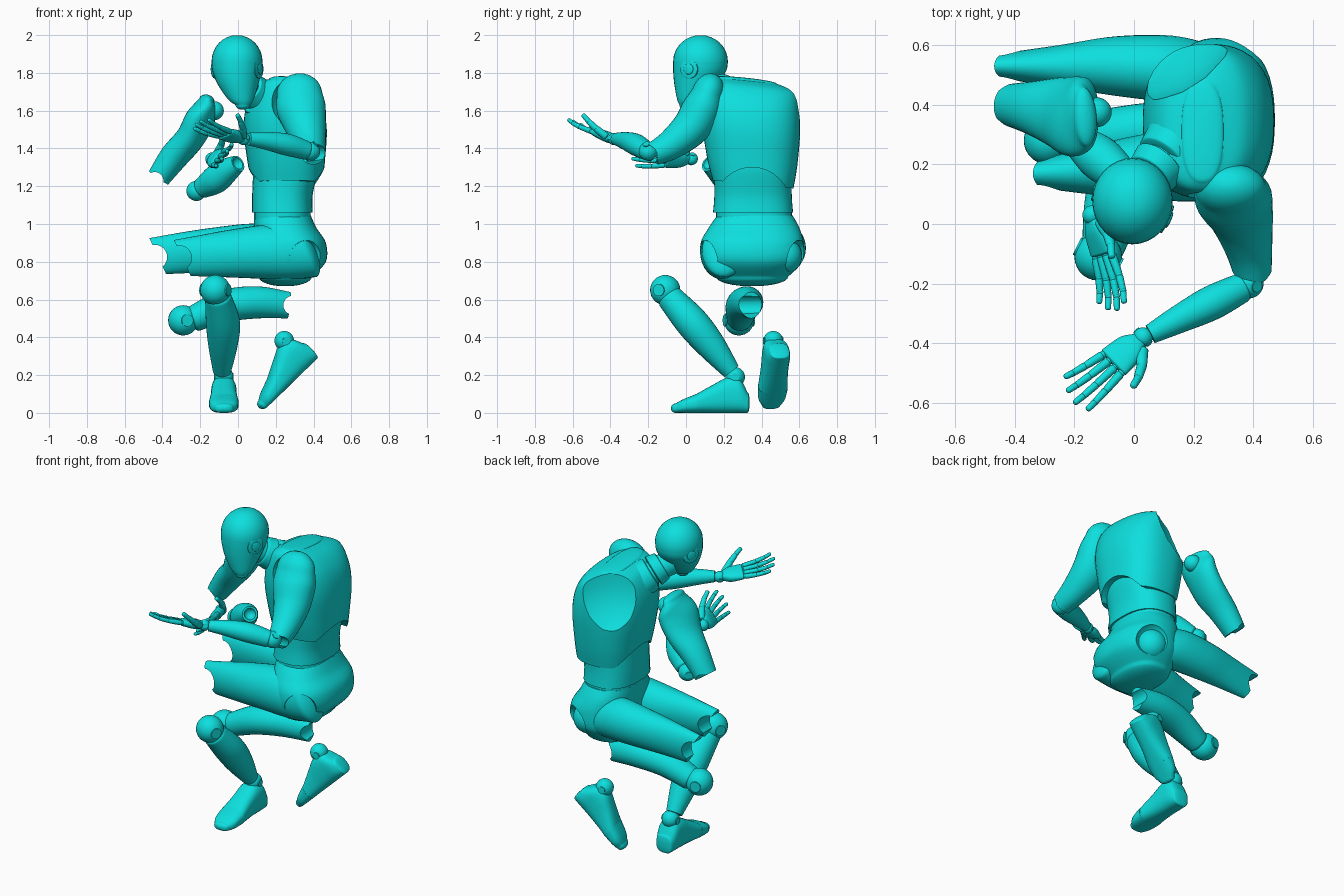
import bpy, bmesh
from math import sin, cos, pi
from mathutils import Vector as V

if "Cube" in bpy.data.objects:
    bpy.data.objects.remove(bpy.data.objects["Cube"])

TEAL = (0.004, 0.74, 0.73, 1)
mat = bpy.data.materials.new("teal_plastic")
mat.use_nodes = True
mat.diffuse_color = TEAL
mat.node_tree.nodes["Principled BSDF"].inputs["Base Color"].default_value = TEAL
mat.node_tree.nodes["Principled BSDF"].inputs["Roughness"].default_value = 0.6


def finish(name, bm):
    bmesh.ops.recalc_face_normals(bm, faces=bm.faces)
    me = bpy.data.meshes.new(name)
    bm.to_mesh(me)
    bm.free()
    me.materials.append(mat)
    ob = bpy.data.objects.new(name, me)
    bpy.context.collection.objects.link(ob)
    return ob


def smooth(ob):
    bpy.ops.object.select_all(action='DESELECT')
    ob.select_set(True)
    bpy.context.view_layer.objects.active = ob
    bpy.ops.object.shade_smooth_by_angle(angle=0.7)


def blend(keys, steps):
    """Smooth curve through the key sections (x, y, z, side radius, up radius)."""
    out = []
    for i in range(len(keys) - 1):
        p0, p1, p2 = keys[max(i - 1, 0)], keys[i], keys[i + 1]
        p3 = keys[min(i + 2, len(keys) - 1)]
        for s in range(steps):
            t = s / steps
            out.append([b + t / 2 * (c - a + t * (2 * a - 5 * b + 4 * c - d + t * (3 * (b - c) + d - a)))
                        for a, b, c, d in zip(p0, p1, p2, p3)])
    return out + [list(keys[-1])]


def loft(name, keys, axis=None, ref=(0, 0, 1), caps=(0, 0), square=2, sides=32, steps=6):
    """Skin of elliptical rings along a path, with domed or flat ends."""
    secs = blend([k if len(k) == 5 else k + (k[3],) for k in keys], steps)
    rings = []
    for i, s in enumerate(secs):
        t = V(axis) if axis else V(secs[min(i + 1, len(secs) - 1)][:3]) - V(secs[max(i - 1, 0)][:3])
        rings.append((V(s[:3]), s[3], s[4], t.normalized()))

    def dome(ring, depth):
        c, a, b, t = ring
        angles = [pi / 2 * j / 8 for j in range(1, 8)] if depth else []
        return [(c + t * depth * sin(q), a * cos(q), b * cos(q), t) for q in angles]

    rings = dome(rings[0], -caps[0])[::-1] + rings + dome(rings[-1], caps[1])
    bm = bmesh.new()
    loops = []
    for c, a, b, t in rings:
        side = V(ref).cross(t).normalized()
        up = t.cross(side)
        loop = []
        for k in range(sides):
            u, w = cos(2 * pi * k / sides), sin(2 * pi * k / sides)
            norm = (abs(u) ** square + abs(w) ** square) ** (1 / square)
            loop.append(bm.verts.new(c + side * a * u / norm + up * b * w / norm))
        loops.append(loop)
    for p, q in zip(loops, loops[1:]):
        for k in range(sides):
            bm.faces.new((p[k], p[k - 1], q[k - 1], q[k]))
    bm.faces.new(loops[0])
    bm.faces.new(loops[-1])
    ob = finish(name, bm)
    smooth(ob)
    return ob


def ball(name, c, r, axis=None):
    bm = bmesh.new()
    bmesh.ops.create_uvsphere(bm, u_segments=28, v_segments=16, radius=r)
    bmesh.ops.translate(bm, verts=bm.verts, vec=c)
    ob = finish(name, bm)
    smooth(ob)
    if axis:  # pivot caps on both sides of the joint
        a = V(axis).normalized()
        ends = [tuple(V(c) + a * r * s) + (r * 0.4,) for s in (-1, 1)]
        loft(name + "_pivot", ends, ref=(0.3, 0.5, 0.8), steps=1)
    return ob


def carve(ob, cutter):
    m = ob.modifiers.new("cut", 'BOOLEAN')
    m.operation, m.object, m.solver = 'DIFFERENCE', cutter, 'EXACT'
    bpy.context.view_layer.objects.active = ob
    bpy.ops.object.modifier_apply(modifier=m.name)
    bpy.data.objects.remove(cutter)
    smooth(ob)


def notch(ob, c, axis, r):
    """Round channel cut, as for a hinge."""
    a = V(axis).normalized() * 0.3
    carve(ob, loft("cutter", [tuple(V(c) - a) + (r,), tuple(V(c) + a) + (r,)], ref=(0.9, 0.1, 0.4), steps=1))


# Head and neck
UP, X, Y = (0, 0, 1), (1, 0, 0), (0, 1, 0)
loft("head", [(.025, 0, 1.63, .035, .038), (.015, .015, 1.66, .062, .068), (0, .05, 1.74, .112, .108),
              (-.005, .072, 1.81, .14, .13), (-.005, .077, 1.86, .145, .135)],
     axis=UP, ref=X, caps=(.025, .14))
for s in (-1, 1):
    for r, d in ((.05, .131), (.028, .138)):
        ends = [tuple(V((-.005, .07, 1.82)) + V((.9, -.42, 0)) * s * k) + (r,) for k in (.08, d)]
        loft("ear_disc", ends, caps=(0, .005), steps=1)
loft("neck", [(.02, .12, 1.74, .075), (.1, .22, 1.68, .07), (.18, .3, 1.6, .08)])
loft("upper_collar", [(.055, .165, 1.72, .085), (.085, .2, 1.695, .095)], caps=(.01, .01))
loft("lower_collar", [(.1, .215, 1.68, .1), (.15, .27, 1.64, .12)], caps=(.01, .01))

# Torso: sloping shoulders, arched lower rim, both shoulder sockets scooped out
chest = loft("chest", [(.26, .355, 1.21, .215, .19), (.255, .35, 1.33, .24, .205), (.25, .345, 1.5, .26, .22),
                       (.245, .345, 1.63, .256, .2), (.235, .345, 1.72, .238, .145), (.23, .31, 1.76, .17, .07)],
             axis=(0, .1, 1), ref=X, caps=(0, .015), square=2.5, sides=48)
notch(chest, (.25, .35, 1.1), X, .2)
carve(chest, ball("cutter", (.31, .05, 1.65), .14))
carve(chest, ball("cutter", (-.02, .82, 1.75), .42))
loft("abdomen", [(.235, .355, 1.06, .212, .16), (.235, .355, 1.15, .205, .16), (.25, .355, 1.28, .205, .17),
                 (.25, .355, 1.36, .2, .17)], axis=UP, ref=X, square=2.5)
loft("belt", [(.235, .36, 1.02, .2, .15), (.235, .36, 1.06, .2, .15)], axis=UP, ref=X, square=2.5)
pelvis = loft("pelvis", [(.25, .35, .72, .19, .14), (.28, .35, .8, .265, .185), (.28, .35, .9, .272, .185),
                         (.25, .36, .98, .24, .165), (.235, .365, 1.045, .2, .15)],
              axis=UP, ref=X, caps=(.05, 0), square=2.4, sides=48)
for y, hip in ((.07, .18), (.63, .52)):
    carve(pelvis, ball("cutter", (.38, y, .81), .11))
    ball("hip_ball", (.31, hip, .83), .095)

# Thighs, cut on a slant and forked at the knee
SLANT = (-.9, 0, -.42)
left_thigh = loft("left_thigh", [(.35, .2, .86, .115, .155), (.2, .2, .85, .125, .16), (0, .19, .84, .105, .14),
                                 (-.15, .178, .83, .078, .122), (-.295, .17, .82, .052, .105)],
                  axis=SLANT, caps=(.06, 0))
notch(left_thigh, (-.31, .17, .82), Y, .065)
right_thigh = loft("right_thigh", [(.26, .5, .87, .1, .13), (.13, .52, .875, .112, .14), (-.06, .53, .865, .1, .13),
                                   (-.24, .53, .85, .072, .118), (-.425, .53, .83, .045, .105)],
                   axis=SLANT, caps=(.06, 0))
notch(right_thigh, (-.44, .53, .825), Y, .065)

# Shins with knee balls
ball("left_knee", (-.12, -.11, .65), .08, (1, -.5, 0))
loft("left_shin", [(-.105, -.085, .61, .07), (-.08, .03, .48, .087, .09), (-.08, .13, .36, .078),
                   (-.085, .24, .22, .048)], ref=X, caps=(.03, 0))
ball("right_knee", (-.29, .28, .49), .08, (.3, -1, 0))
right_shin = loft("right_shin", [(-.23, .285, .5, .07), (-.07, .3, .565, .09, .085), (.1, .325, .585, .085),
                                 (.27, .345, .57, .055, .07)], caps=(.03, 0))
notch(right_shin, (.29, .345, .57), Y, .05)


def foot(side, heel, toe, up):
    """Flat-soled foot: (distance from heel, height, half width)."""
    t = V(toe).normalized()
    n = (V(up) - t * V(up).dot(t)).normalized()

    def slices(rows):
        return [tuple(V(heel) + t * d + n * h / 2) + (w, h / 2) for d, h, w in rows]
    loft(side + "_foot", slices([(.01, .11, .054), (.05, .18, .066), (.11, .19, .068),
                                 (.19, .15, .07), (.28, .1, .078)]), axis=t, ref=n, caps=(.012, 0), square=2.8)
    loft(side + "_toe_cap", slices([(.28, .1, .079), (.35, .072, .072), (.39, .05, .05)]),
         axis=t, ref=n, caps=(0, .025), square=2.8)
    ankle = V(heel) + t * .075 + n * .19
    ball(side + "_ankle", ankle, .052, t.cross(n))


foot("left", (-.075, .335, 0), (0, -1, 0), UP)
foot("right", (.425, .505, .295), (-.72, -.13, -.69), (-.69, -.18, .72))

# Upper arms, forked at the elbow
left_arm = loft("left_upper_arm", [(.325, .115, 1.69, .085, .12), (.335, .085, 1.61, .105, .13),
                                   (.36, .025, 1.51, .1, .108), (.385, -.08, 1.42, .08),
                                   (.4, -.175, 1.37, .062)], ref=X, caps=(.11, 0))
notch(left_arm, (.395, -.21, 1.36), X, .058)
ball("left_elbow", (.385, -.2, 1.385), .05, (.6, -.2, .8))
right_arm = loft("right_upper_arm", [(-.165, .36, 1.655, .1, .04), (-.19, .36, 1.58, .135, .072),
                                     (-.25, .375, 1.46, .12, .075), (-.34, .39, 1.355, .09, .075),
                                     (-.42, .4, 1.245, .07, .062)], caps=(.03, 0))
notch(right_arm, (-.44, .4, 1.23), Y, .045)
ball("right_shoulder_ball", (-.125, .375, 1.6), .05)

# Forearms
loft("left_forearm", [(.36, -.215, 1.39, .05), (.26, -.265, 1.42, .058), (.15, -.32, 1.44, .047),
                      (.055, -.37, 1.45, .033)], caps=(.02, 0))
ball("right_elbow", (-.22, .3, 1.175), .053, (.7, -.7, 0))
right_forearm = loft("right_forearm", [(-.19, .28, 1.19, .055), (-.12, .225, 1.235, .075), (-.055, .17, 1.285, .065),
                                       (.0, .12, 1.32, .045)], caps=(.02, 0))
carve(right_forearm, ball("cutter", (.005, .115, 1.325), .035))


def bone(name, a, b, r):
    loft(name, [tuple(a) + (r,), tuple(b) + (r * .88,)], ref=(.31, .22, .9), caps=(r * .6, r * .7), sides=12, steps=1)


def hand(side, wrist, fwd, thumb, curl):
    """Palm, four jointed fingers and a thumb; curl bends toward the palm side."""
    w, f = V(wrist), V(fwd).normalized()
    t = (V(thumb) - f * V(thumb).dot(f)).normalized()
    n = f.cross(t) if f.cross(t).z > 0 else t.cross(f)
    ball(side + "_wrist", w, .033, t)
    rows = ((.02, .03, .024), (.06, .052, .029), (.13, .06, .021))
    loft(side + "_palm", [tuple(w + f * d) + (a, b) for d, a, b in rows], ref=n, caps=(.012, .01), square=2.6)
    for i, size in enumerate((.85, 1, 1.06, .98)):
        p = w + f * .14 + t * (i - 1.5) * .03
        d = (f + t * (i - 1.5) * .1).normalized()
        for j, length in enumerate((.08, .058, .045)):
            d = (d + n * curl * (j + .4)).normalized()
            q = p + d * length * size
            ball(side + "_knuckle", p, .0135 - j * .001)
            bone(side + "_finger", p + d * .008, q - d * .006, .015 - j * .0018)
            p = q
    p = w + f * .035 + t * .035
    d = (f * .65 + t * .7 + n * .3).normalized()
    for j, length in enumerate((.065, .055, .048)):
        q = p + d * length
        bone(side + "_thumb", p, q - d * .006, .021 - j * .0035)
        p, d = q, (d + f * .35 + n * .25).normalized()


hand("left", (.03, -.38, 1.45), (-.74, -.64, .2), (.55, -.75, .3), .07)
hand("right", (-.14, .03, 1.345), (.28, -1, .02), (.6, .1, .8), .08)
